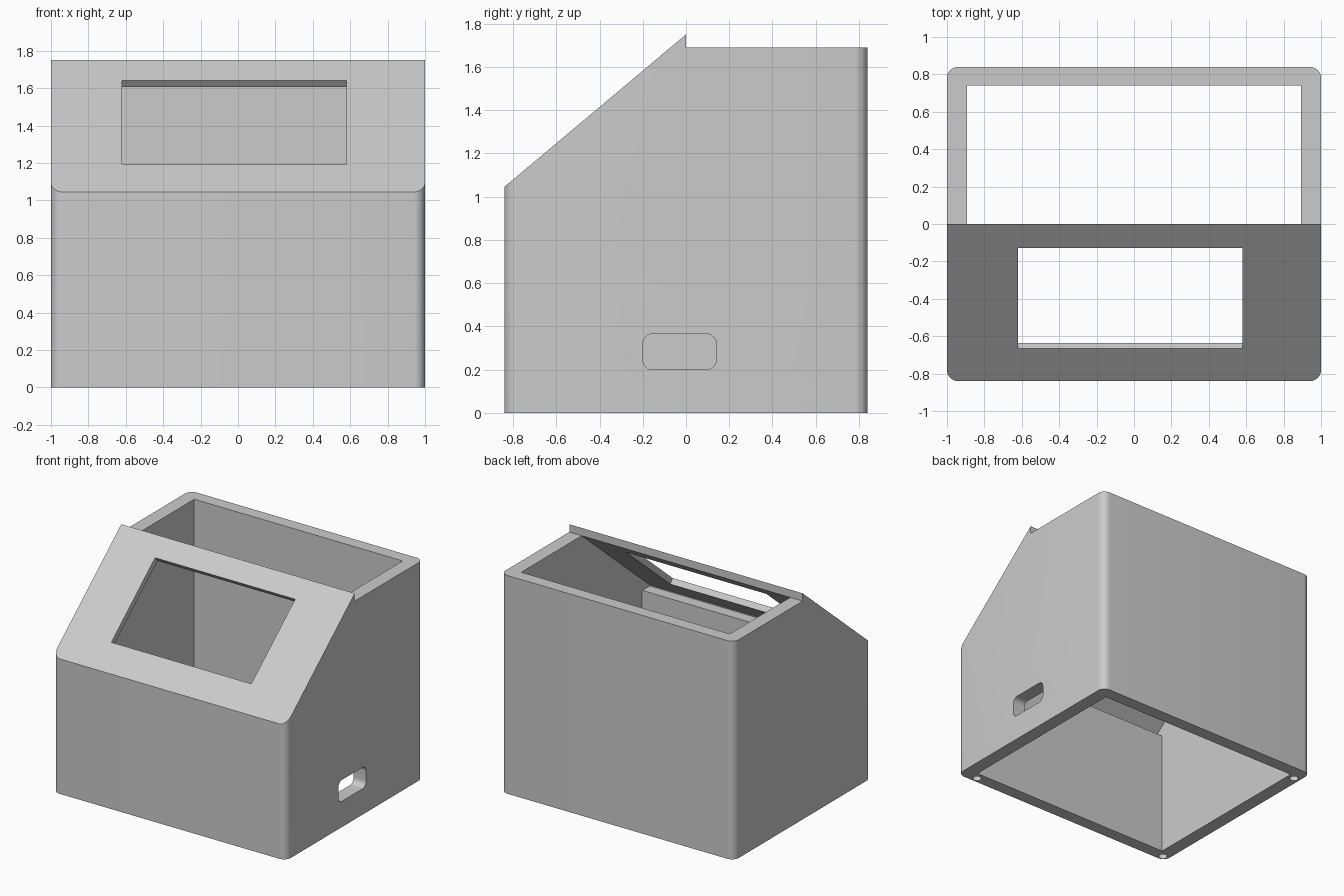
import bpy, bmesh, math
from mathutils import Matrix

cube = bpy.data.objects.get("Cube")
if cube:
    bpy.data.objects.remove(cube, do_unlink=True)

# Main dimensions
HALF_W, HALF_D = 1.0, 0.84
FRONT_Z, DECK_Z, LIP_Z = 1.045, 1.69, 1.75
SLOPE = (LIP_Z - FRONT_Z) / HALF_D
PLATE = 0.061            # vertical thickness of the sloped panel
IN_X, IN_Y = 0.893, 0.74

grey = bpy.data.materials.new("light_grey_plastic")
grey.use_nodes = True
colour = (0.6, 0.6, 0.6, 1)
grey.diffuse_color = colour
grey.node_tree.nodes["Principled BSDF"].inputs["Base Color"].default_value = colour


def add_object(name, bm):
    bmesh.ops.recalc_face_normals(bm, faces=bm.faces)
    mesh = bpy.data.meshes.new(name)
    bm.to_mesh(mesh)
    bm.free()
    mesh.materials.append(grey)
    obj = bpy.data.objects.new(name, mesh)
    bpy.context.collection.objects.link(obj)
    return obj


def side_prism(profile, x0, x1):
    """Extrude a (y, z) outline along x."""
    bm = bmesh.new()
    face = bm.faces.new([bm.verts.new((x0, y, z)) for y, z in profile])
    ext = bmesh.ops.extrude_face_region(bm, geom=[face])
    verts = [v for v in ext["geom"] if isinstance(v, bmesh.types.BMVert)]
    bmesh.ops.translate(bm, verts=verts, vec=(x1 - x0, 0, 0))
    return bm


def round_edges(bm, test, radius):
    edges = [e for e in bm.edges if test(e.verts[0].co, e.verts[1].co)]
    bmesh.ops.bevel(bm, geom=edges, offset=radius, segments=8,
                    profile=0.5, affect='EDGES')


def cut(target, cutter):
    cutter.hide_render = True
    mod = target.modifiers.new("cut", 'BOOLEAN')
    mod.operation = 'DIFFERENCE'
    mod.solver = 'EXACT'
    mod.object = cutter
    bpy.context.view_layer.objects.active = target
    bpy.ops.object.modifier_apply(modifier=mod.name)
    bpy.data.objects.remove(cutter, do_unlink=True)


def underside(y):
    return LIP_Z - PLATE + SLOPE * y


# Outer shell: sloped front panel, raised lip, rounded upright corners
bm = side_prism([(-HALF_D, 0), (HALF_D, 0), (HALF_D, DECK_Z), (0, DECK_Z),
                 (0, LIP_Z), (-HALF_D, FRONT_Z)], -HALF_W, HALF_W)
round_edges(bm, lambda a, b: abs(a.y) > 0.8 and abs(a.y - b.y) < 0.001
            and abs(a.x - b.x) < 0.001, 0.06)
case = add_object("enclosure_case", bm)

# Open cavity, ending under the sloped panel above the front wall
front_top = FRONT_Z - PLATE
cavity = side_prism([(-IN_Y, -0.1), (IN_Y, -0.1), (IN_Y, 2), (0.01, 2),
                     (0.01, underside(0.01)), (-0.83, underside(-0.83)),
                     (-0.83, front_top), (-IN_Y, front_top)], -IN_X, IN_X)
cut(case, add_object("cavity_cutter", cavity))

# Screen window, cut square to the slope
angle = math.atan(SLOPE)
mid_y = -0.397
bm = bmesh.new()
bmesh.ops.create_cube(bm, size=1)
bm.transform(Matrix.Translation((-0.02, mid_y, LIP_Z + SLOPE * mid_y))
             @ Matrix.Rotation(angle, 4, 'X')
             @ Matrix.Diagonal((1.2, 0.7, 0.2, 1)))
cut(case, add_object("window_cutter", bm))

# Rounded cable slot in the left wall
bm = side_prism([(-0.2, 0.2), (0.14, 0.2), (0.14, 0.365), (-0.2, 0.365)], 0.8, 1.1)
round_edges(bm, lambda a, b: abs(a.x - b.x) > 0.1, 0.045)
cut(case, add_object("slot_cutter", bm))

# Screw holes in the bottom rim
for x, y in ((0.85, -0.8), (-0.95, -0.8), (-0.95, 0.71)):
    bm = bmesh.new()
    bmesh.ops.create_cone(bm, cap_ends=True, segments=24, radius1=0.033,
                          radius2=0.033, depth=0.6,
                          matrix=Matrix.Translation((x, y, 0)))
    cut(case, add_object("screw_hole_cutter", bm))

bpy.ops.object.select_all(action='DESELECT')
case.select_set(True)
bpy.context.view_layer.objects.active = case
bpy.ops.object.shade_smooth_by_angle(angle=math.radians(30))
